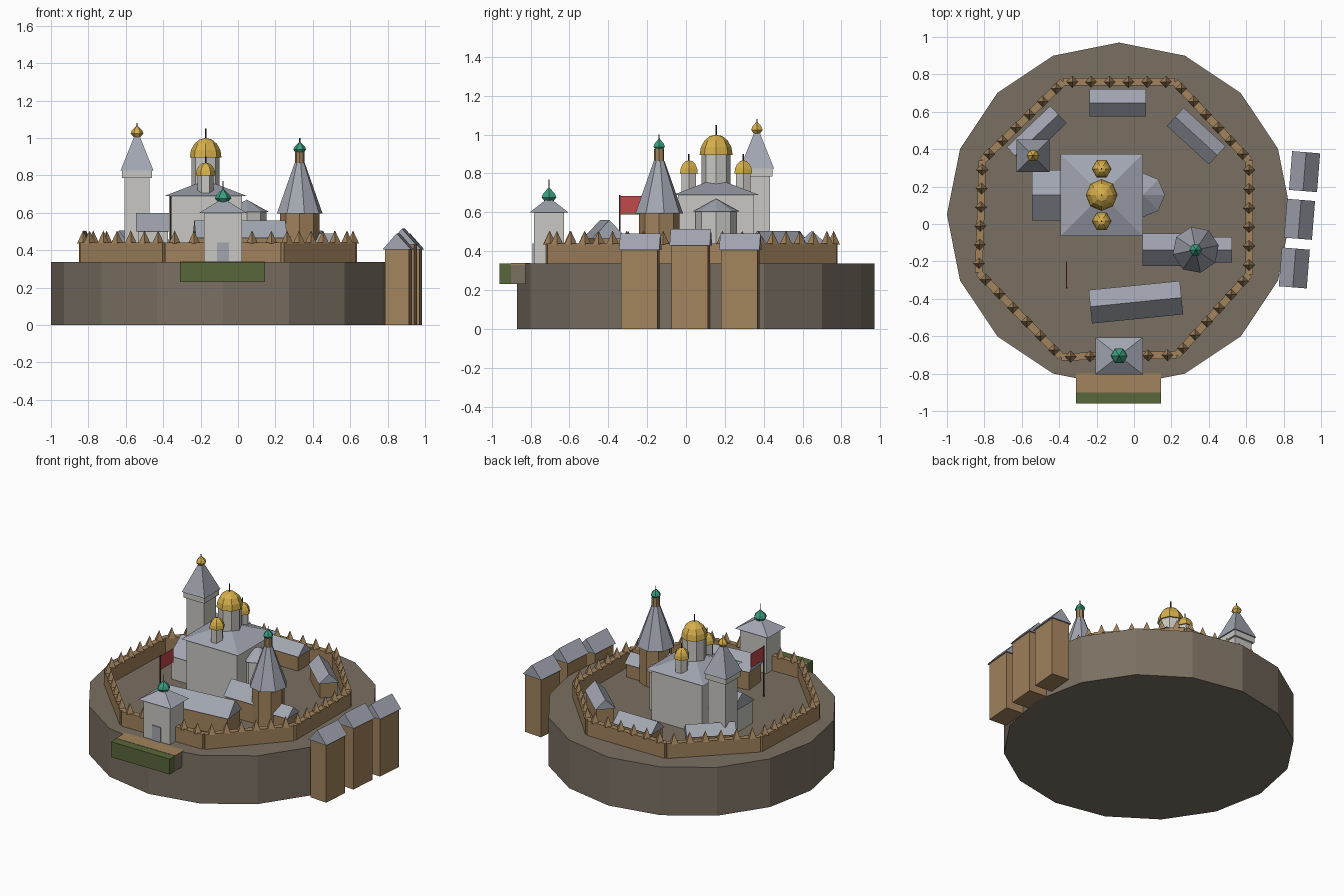
import bpy, bmesh, math
from mathutils import Vector, Matrix

if "Cube" in bpy.data.objects:
    bpy.data.objects.remove(bpy.data.objects["Cube"])


def material(name, rgb):
    lin = [((c / 255 + 0.055) / 1.055) ** 2.4 for c in rgb] + [1]
    m = bpy.data.materials.new(name)
    m.use_nodes = True
    m.diffuse_color = lin
    m.node_tree.nodes["Principled BSDF"].inputs["Base Color"].default_value = lin
    return m


STONE = material("earth brown", (122, 112, 98))
WOOD = material("timber tan", (162, 131, 93))
WHITE = material("whitewash", (200, 199, 194))
ROOF = material("slate grey", (162, 166, 177))
GOLD = material("gold", (214, 176, 76))
TEAL = material("teal green", (60, 158, 128))
RED = material("flag red", (196, 72, 74))
GREEN = material("grass green", (88, 103, 58))
DARK = material("dark iron", (60, 52, 46))
GROUND = 0.337


def finish(name, bm, mat):
    bmesh.ops.recalc_face_normals(bm, faces=bm.faces)
    me = bpy.data.meshes.new(name)
    bm.to_mesh(me)
    bm.free()
    me.materials.append(mat)
    ob = bpy.data.objects.new(name, me)
    bpy.context.collection.objects.link(ob)
    return ob


def box(name, x, y, z0, z1, sx, sy, mat, rot=0):
    bm = bmesh.new()
    m = (Matrix.Translation((x, y, (z0 + z1) / 2)) @ Matrix.Rotation(rot, 4, "Z")
         @ Matrix.Diagonal((sx, sy, z1 - z0, 1)))
    bmesh.ops.create_cube(bm, size=1, matrix=m)
    return finish(name, bm, mat)


def lathe(name, x, y, profile, n, mat, sy=1, turn=0):
    """Faceted turned solid from (radius, height); n=4 takes half widths."""
    bm = bmesh.new()
    k, a0 = (math.sqrt(2), math.pi / 4) if n == 4 else (1, 0)
    rings = []
    for r, z in profile:
        if r == 0:
            rings.append([bm.verts.new((x, y, z))] * n)
            continue
        ring = []
        for i in range(n):
            a = a0 + turn + i * math.tau / n
            ring.append(bm.verts.new((x + k * r * math.cos(a), y + sy * k * r * math.sin(a), z)))
        rings.append(ring)
    for lo, hi in zip(rings, rings[1:]):
        for i in range(n):
            j = (i + 1) % n
            bm.faces.new(list(dict.fromkeys((lo[i], lo[j], hi[j], hi[i]))))
    for ring in (rings[0], rings[-1]):
        if ring[0] is not ring[1]:
            bm.faces.new(ring)
    return finish(name, bm, mat)


def gable(name, x, y, z0, z1, length, width, mat, rot=0):
    """Triangular roof prism with its ridge along local x."""
    bm = bmesh.new()
    ends = []
    for sx in (-length / 2, length / 2):
        ends.append([bm.verts.new((sx, py, pz))
                     for py, pz in ((-width / 2, z0), (width / 2, z0), (0, z1))])
    a, b = ends
    bm.faces.new(a)
    bm.faces.new(b)
    for i in range(3):
        j = (i + 1) % 3
        bm.faces.new((a[i], a[j], b[j], b[i]))
    bmesh.ops.transform(bm, verts=bm.verts,
                        matrix=Matrix.Translation((x, y, 0)) @ Matrix.Rotation(rot, 4, "Z"))
    return finish(name, bm, mat)


def house(name, x, y, length, width, eave, peak, mat, rot=0, base=GROUND - 0.01):
    box(name + "_walls", x, y, base, eave, length - 0.02, width - 0.02, mat, rot)
    gable(name + "_roof", x, y, eave, peak, length, width, ROOF, rot)


def dome(name, x, y, z, r, h, n, mat, tip):
    prof = [(r * math.cos(a), z + h * math.sin(a))
            for a in (i * math.pi / 8 for i in range(4))] + [(0, z + h)]
    lathe(name, x, y, prof, n, mat)
    lathe(name + "_finial", x, y, [(0.004, z + h - 0.01), (0.004, tip)], 6, DARK)


def onion(name, x, y, z, r, h, mat, tip):
    prof = [(r * 0.55, z), (r, z + h * 0.3), (r * 0.8, z + h * 0.55),
            (r * 0.25, z + h * 0.85), (0, z + h)]
    lathe(name, x, y, prof, 6, mat)
    lathe(name + "_finial", x, y, [(0.003, z + h - 0.02), (0.003, tip)], 6, DARK)


# Hill
lathe("hill", -0.08, 0.05, [(0.92, 0), (0.92, GROUND)], 16, STONE)

# Palisade with pointed stakes
corners = [Vector(p) for p in ((-0.38, 0.76), (0.22, 0.76), (0.615, 0.34), (0.615, -0.27),
                               (0.23, -0.70), (-0.39, -0.71), (-0.83, -0.26), (-0.81, 0.34))]
for e, a in enumerate(corners):
    b = corners[(e + 1) % len(corners)]
    d, mid = b - a, (a + b) / 2
    box(f"palisade_wall_{e + 1}", mid.x, mid.y, GROUND - 0.01, 0.44, d.length, 0.04,
        WOOD, math.atan2(d.y, d.x))
    for i in range(6):
        p = a + d * (i + 0.5) / 6
        if p.y < -0.6 and abs(p.x + 0.08) < 0.12:
            continue
        lathe(f"palisade_stake_{e + 1}_{i + 1}", p.x, p.y, [(0.023, 0.435), (0, 0.505)], 4,
              WOOD, turn=math.pi / 4)

# Main church
CX, CY = -0.173, 0.155
box("church_walls", CX, CY, GROUND - 0.01, 0.695, 0.39, 0.39, WHITE)
lathe("church_roof", CX, CY, [(0.22, 0.69), (0, 0.775)], 4, ROOF)
lathe("church_drum", CX, CY, [(0.075, 0.7), (0.075, 0.9)], 8, WHITE)
dome("church_dome", CX, CY, 0.895, 0.085, 0.105, 8, GOLD, 1.05)
for side, name in ((1, "back"), (-1, "front")):
    y = CY + side * 0.14
    lathe(name + "_small_drum", CX, y, [(0.043, 0.68), (0.043, 0.81)], 6, WHITE)
    dome(name + "_small_dome", CX, y, 0.8, 0.053, 0.068, 6, GOLD, 0.9)
lathe("apse_walls", 0.047, CY, [(0.105, GROUND - 0.01), (0.105, 0.61)], 8, WHITE)
lathe("apse_roof", 0.047, CY, [(0.118, 0.605), (0, 0.67)], 8, ROOF)
house("church_porch", -0.455, CY, 0.18, 0.27, 0.5, 0.6, WHITE)

# Bell tower
BX, BY = -0.54, 0.365
lathe("bell_tower_walls", BX, BY, [(0.067, GROUND - 0.01), (0.067, 0.785)], 4, WHITE)
lathe("bell_tower_belfry", BX, BY, [(0.08, 0.785), (0.08, 0.825)], 4, WHITE)
lathe("bell_tower_spire", BX, BY, [(0.088, 0.825), (0.01, 1.02)], 4, ROOF)
onion("bell_tower_onion", BX, BY, 1.005, 0.034, 0.065, GOLD, 1.08)

# Gate tower
GX, GY = -0.08, -0.705
box("gate_tower_walls", GX, GY, GROUND - 0.01, 0.605, 0.205, 0.155, WHITE)
lathe("gate_tower_roof", GX, GY, [(0.127, 0.6), (0.02, 0.665)], 4, ROOF, sy=0.78)
box("gate_door", GX, GY - 0.08, GROUND, 0.44, 0.065, 0.008, ROOF)
onion("gate_tower_onion", GX, GY, 0.655, 0.044, 0.075, TEAL, 0.77)

# Tent-roofed tower
TX, TY = 0.33, -0.138
lathe("tent_tower_walls", TX, TY, [(0.105, GROUND - 0.01), (0.105, 0.6)], 8, WOOD)
lathe("tent_tower_roof", TX, TY, [(0.125, 0.595), (0.028, 0.865)], 8, ROOF, turn=0.2)
lathe("tent_tower_neck", TX, TY, [(0.026, 0.85), (0.026, 0.925)], 8, WOOD)
onion("tent_tower_onion", TX, TY, 0.918, 0.034, 0.065, TEAL, 1.0)

# Courtyard houses
house("tent_tower_hall", 0.19, -0.138, 0.29, 0.175, 0.47, 0.56, WOOD)
house("tent_tower_annex", 0.43, -0.138, 0.19, 0.135, 0.43, 0.49, WOOD)
house("long_house", 0.01, -0.418, 0.49, 0.18, 0.465, 0.56, WOOD, 0.1)
house("north_house", -0.087, 0.648, 0.3, 0.145, 0.44, 0.505, WOOD)
house("northeast_house", 0.333, 0.47, 0.305, 0.132, 0.44, 0.505, WOOD, -0.74)
house("northwest_house", -0.52, 0.475, 0.32, 0.128, 0.44, 0.505, WOOD, 0.76)

# Tall houses below the hill
for i, (x, y, eave, peak) in enumerate(((0.857, -0.235, 0.405, 0.49),
                                        (0.885, 0.025, 0.43, 0.515),
                                        (0.912, 0.28, 0.405, 0.49))):
    house(f"riverside_house_{i + 1}", x, y, 0.208, 0.15, eave, peak, WOOD,
          math.pi / 2 - 0.08, base=0)

# Flag
box("flag_pole", -0.36, -0.342, GROUND - 0.01, 0.69, 0.008, 0.008, DARK)
box("flag", -0.36, -0.27, 0.59, 0.685, 0.005, 0.14, RED)

# Gate approach and grass bank
box("approach_block", -0.083, -0.85, 0.23, 0.33, 0.455, 0.1, STONE)
box("approach_planks", -0.083, -0.85, 0.33, 0.339, 0.455, 0.1, WOOD)
box("grass_bank", -0.083, -0.928, 0.23, 0.337, 0.455, 0.062, GREEN)
